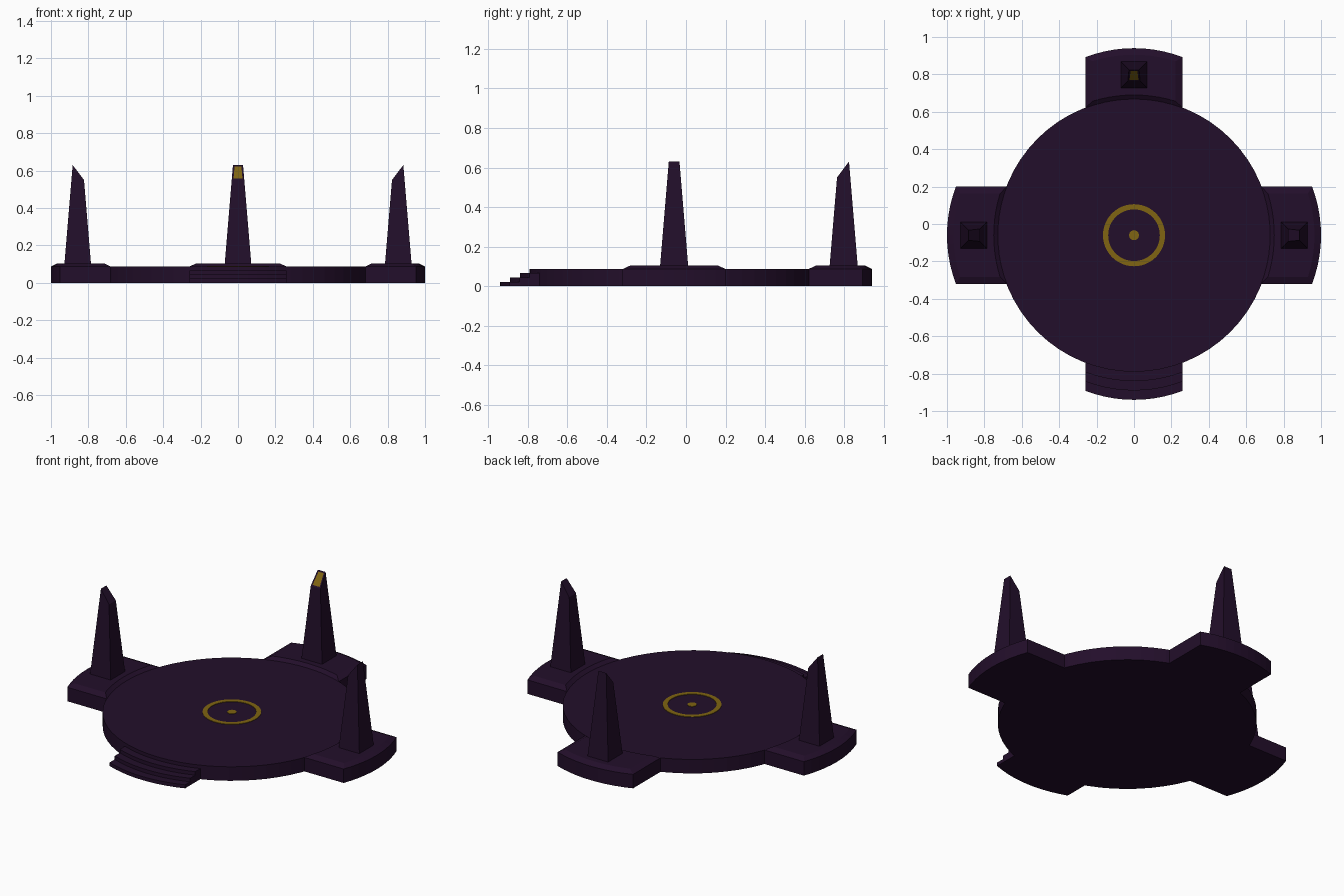
import bpy, bmesh, math
from mathutils import Matrix

if "Cube" in bpy.data.objects:
    bpy.data.objects.remove(bpy.data.objects["Cube"])

CY = -0.06      # centre of the round floor in y
R = 0.73        # radius shared by the floor and all outer arcs
H = 0.087       # floor height


def material(name, rgb):
    m = bpy.data.materials.new(name)
    m.diffuse_color = (*rgb, 1)
    m.use_nodes = True
    m.node_tree.nodes["Principled BSDF"].inputs["Base Color"].default_value = m.diffuse_color
    return m


purple = material("dark purple", (0.0165, 0.0045, 0.0235))
gold = material("dull gold", (0.215, 0.128, 0.006))


def finish(bm, name, mats, angle=0.0):
    """Turn from facing +y to the wanted side and place round the floor centre."""
    bmesh.ops.recalc_face_normals(bm, faces=bm.faces)
    bm.transform(Matrix.Translation((0, CY, 0)) @ Matrix.Rotation(angle, 4, 'Z'))
    me = bpy.data.meshes.new(name)
    bm.to_mesh(me)
    bm.free()
    for m in mats:
        me.materials.append(m)
    ob = bpy.data.objects.new(name, me)
    bpy.context.collection.objects.link(ob)
    return ob


def loft(bm, loops):
    """Skin a stack of closed loops and cap both ends."""
    rings = [[bm.verts.new(p) for p in lp] for lp in loops]
    n = len(rings[0])
    for a, b in zip(rings, rings[1:]):
        for i in range(n):
            j = (i + 1) % n
            bm.faces.new((a[i], a[j], b[j], b[i]))
    bm.faces.new(rings[0][::-1])
    return bm.faces.new(rings[-1])


def circle(r, z, n):
    return [(r * math.cos(2 * math.pi * i / n), r * math.sin(2 * math.pi * i / n), z)
            for i in range(n)]


def arc_slab(half, inner_r, offset, z, n=10):
    """Outline between the floor arc and the same arc pushed outward."""
    xs = [half * (2 * i / n - 1) for i in range(n + 1)]
    inner = [(x, math.sqrt(inner_r ** 2 - x * x), z) for x in xs]
    outer = [(x, offset + math.sqrt(R * R - x * x), z) for x in reversed(xs)]
    return inner + outer


# round floor
bm = bmesh.new()
loft(bm, [circle(R, 0, 64), circle(R, H, 64)])
finish(bm, "round_floor", [purple])

# floor emblem: ring and dot
bm = bmesh.new()
rings = [[bm.verts.new(p) for p in circle(r, z, 48)]
         for r, z in ((0.138, H), (0.138, H + .003), (0.166, H + .003), (0.166, H))]
for k in range(4):
    a, b = rings[k], rings[(k + 1) % 4]
    for i in range(48):
        j = (i + 1) % 48
        bm.faces.new((a[i], a[j], b[j], b[i]))
finish(bm, "emblem_ring", [gold])
bm = bmesh.new()
loft(bm, [circle(0.027, H - .002, 12), circle(0.027, H + .003, 12)])
finish(bm, "emblem_dot", [gold])

# three chamfered platforms, each with a tapered pillar cut at a slant
for side, angle in (("back", 0), ("left", math.pi / 2), ("right", -math.pi / 2)):
    bm = bmesh.new()
    loft(bm, [arc_slab(0.26, R - .002, 0.27, 0), arc_slab(0.26, R - .002, 0.27, H),
              arc_slab(0.223, R + .02, 0.235, 0.104)])
    finish(bm, side + "_platform", [purple], angle)

    bm = bmesh.new()
    c, zb, zi, zo = 0.857, 0.102, 0.55, 0.63
    wb, wi, wo = 0.071, 0.0335, 0.027
    tip = loft(bm, [
        [(-wb, c - wb, zb), (wb, c - wb, zb), (wb, c + wb, zb), (-wb, c + wb, zb)],
        [(-wi, c - wi, zi), (wi, c - wi, zi), (wo, c + wo, zo), (-wo, c + wo, zo)]])
    if side == "back":      # gold panel on the slanted tip
        bmesh.ops.recalc_face_normals(bm, faces=bm.faces)
        bmesh.ops.inset_region(bm, faces=[tip], thickness=0.013)
        tip.material_index = 1
    finish(bm, side + "_pillar", [purple, gold], angle)

# front steps
for i in range(3):
    bm = bmesh.new()
    z = 0.022 * (3 - i)
    off = 0.05 * (i + 1)
    inner = R - .002 if i == 0 else R + off - .052
    loft(bm, [arc_slab(0.26, R - .002, off, 0), arc_slab(0.26, R - .002, off, z)])
    finish(bm, "front_step_%d" % (i + 1), [purple], math.pi)
